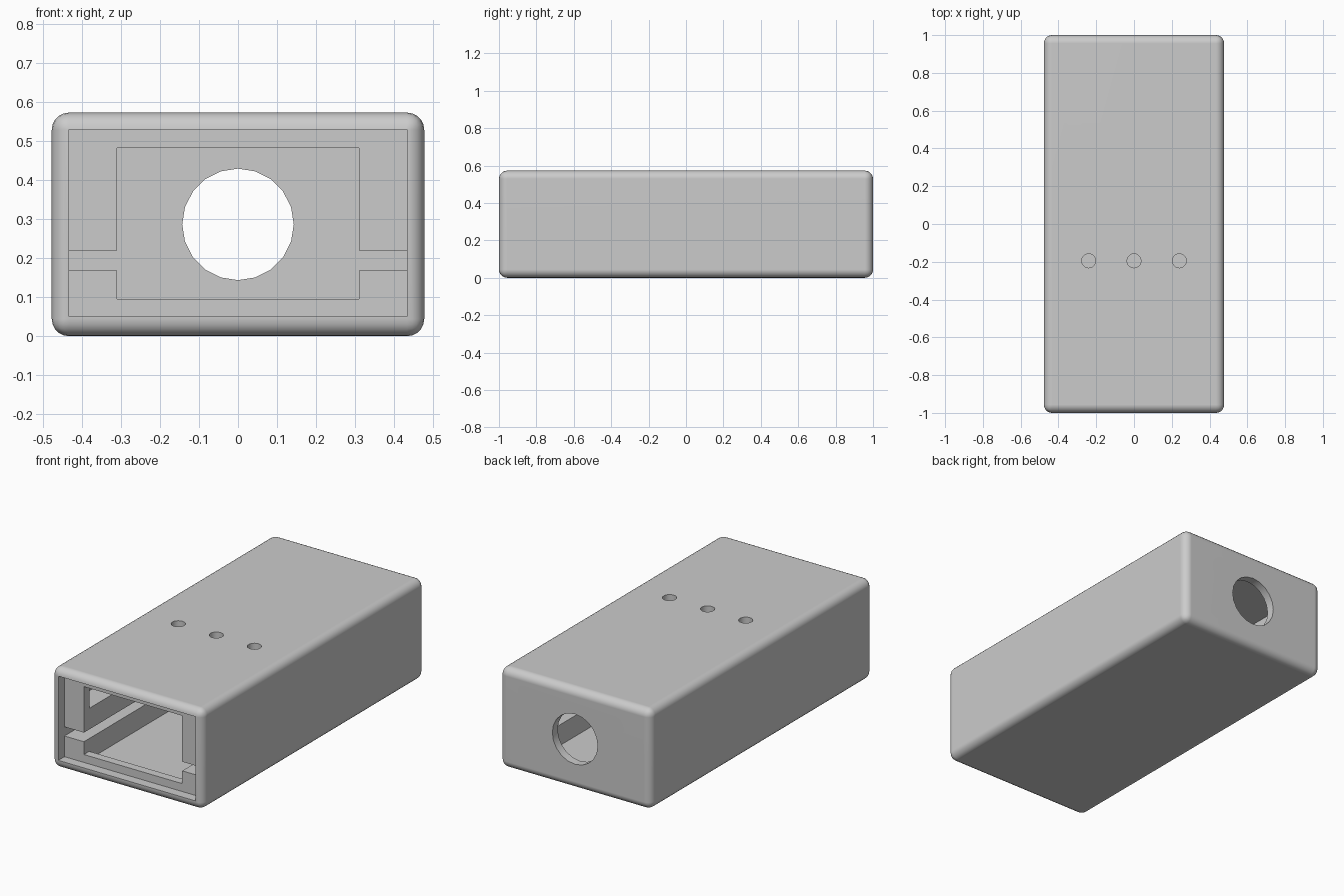
import bpy
import bmesh
from mathutils import Matrix
from math import pi

cube = bpy.data.objects.get("Cube")
if cube:
    bpy.data.objects.remove(cube, do_unlink=True)

W, L, H = 0.955, 2.0, 0.573      # outer size
WALL = 0.048
IN_X, LOW, HIGH = 0.433, 0.05, 0.53   # cavity half width, floor, ceiling
RAIL_X, RAIL_TOP = 0.31, 0.34         # rail inner face and top
SLOT_LOW, SLOT_HIGH = 0.168, 0.22     # board slot
FRONT, BACK = -L / 2, L / 2
FRAME_FRONT = FRONT + 0.055
FRAME_BACK = FRAME_FRONT + WALL

grey = bpy.data.materials.new("light grey plastic")
grey.use_nodes = True
grey.diffuse_color = (0.6, 0.6, 0.6, 1)
grey.node_tree.nodes["Principled BSDF"].inputs["Base Color"].default_value = (0.6, 0.6, 0.6, 1)


def add_object(name, bm):
    bmesh.ops.recalc_face_normals(bm, faces=bm.faces)
    mesh = bpy.data.meshes.new(name)
    bm.to_mesh(mesh)
    bm.free()
    mesh.materials.append(grey)
    obj = bpy.data.objects.new(name, mesh)
    bpy.context.collection.objects.link(obj)
    return obj


def prism(name, profile, y0, y1):
    """Extrude an x, z outline along y."""
    bm = bmesh.new()
    face = bm.faces.new([bm.verts.new((x, y0, z)) for x, z in profile])
    ext = bmesh.ops.extrude_face_region(bm, geom=[face])["geom"]
    verts = [v for v in ext if isinstance(v, bmesh.types.BMVert)]
    bmesh.ops.translate(bm, verts=verts, vec=(0, y1 - y0, 0))
    return add_object(name, bm)


def rect(half, z0, z1):
    return [(-half, z0), (half, z0), (half, z1), (-half, z1)]


def cylinder(name, radius, depth, centre, sides, tilt=0):
    bm = bmesh.new()
    bmesh.ops.create_cone(bm, cap_ends=True, segments=sides, radius1=radius, radius2=radius,
                          depth=depth, matrix=Matrix.Translation(centre) @ Matrix.Rotation(tilt, 4, "X"))
    return add_object(name, bm)


# Rounded outer shell
body = prism("case_body", rect(W / 2, 0, H), FRONT, BACK)
bpy.context.view_layer.objects.active = body
body.select_set(True)
bevel = body.modifiers.new("rounding", "BEVEL")
bevel.width = 0.044
bevel.segments = 5
bpy.ops.object.modifier_apply(modifier=bevel.name)

# Cavity outline: slotted rails stand along both side walls
half = [(RAIL_X, LOW), (RAIL_X, SLOT_LOW), (IN_X, SLOT_LOW), (IN_X, SLOT_HIGH),
        (RAIL_X, SLOT_HIGH), (RAIL_X, RAIL_TOP), (IN_X, RAIL_TOP), (IN_X, HIGH)]
outline = half + [(-x, z) for x, z in reversed(half)]

# Cavity, lid recess, frame opening, board slot, cable hole, top holes
cutters = [
    prism("cavity_cutter", outline, FRAME_BACK, BACK - WALL),
    prism("lid_recess_cutter", rect(IN_X, LOW, HIGH), FRONT - 0.1, FRAME_FRONT),
    prism("opening_cutter", rect(RAIL_X, 0.095, 0.482), FRAME_FRONT - 0.02, FRAME_BACK + 0.02),
    prism("slot_cutter", rect(IN_X, SLOT_LOW, SLOT_HIGH), FRAME_FRONT - 0.02, FRAME_BACK + 0.02),
    cylinder("cable_hole_cutter", 0.143, 0.2, (0, BACK, H / 2), 20, pi / 2),
]
cutters += [cylinder("top_hole_cutter", 0.037, 0.2, (x, -0.195, H), 20) for x in (-0.24, 0, 0.24)]

for cutter in cutters:
    cutter.hide_render = True
    cut = body.modifiers.new("cut", "BOOLEAN")
    cut.operation = "DIFFERENCE"
    cut.solver = "EXACT"
    cut.object = cutter
    bpy.ops.object.modifier_apply(modifier=cut.name)
    bpy.data.objects.remove(cutter, do_unlink=True)

# Smooth rounded edges, flat large faces
bpy.ops.object.shade_smooth_by_angle(angle=pi / 6)
normals = body.modifiers.new("flat_faces", "WEIGHTED_NORMAL")
normals.keep_sharp = True
